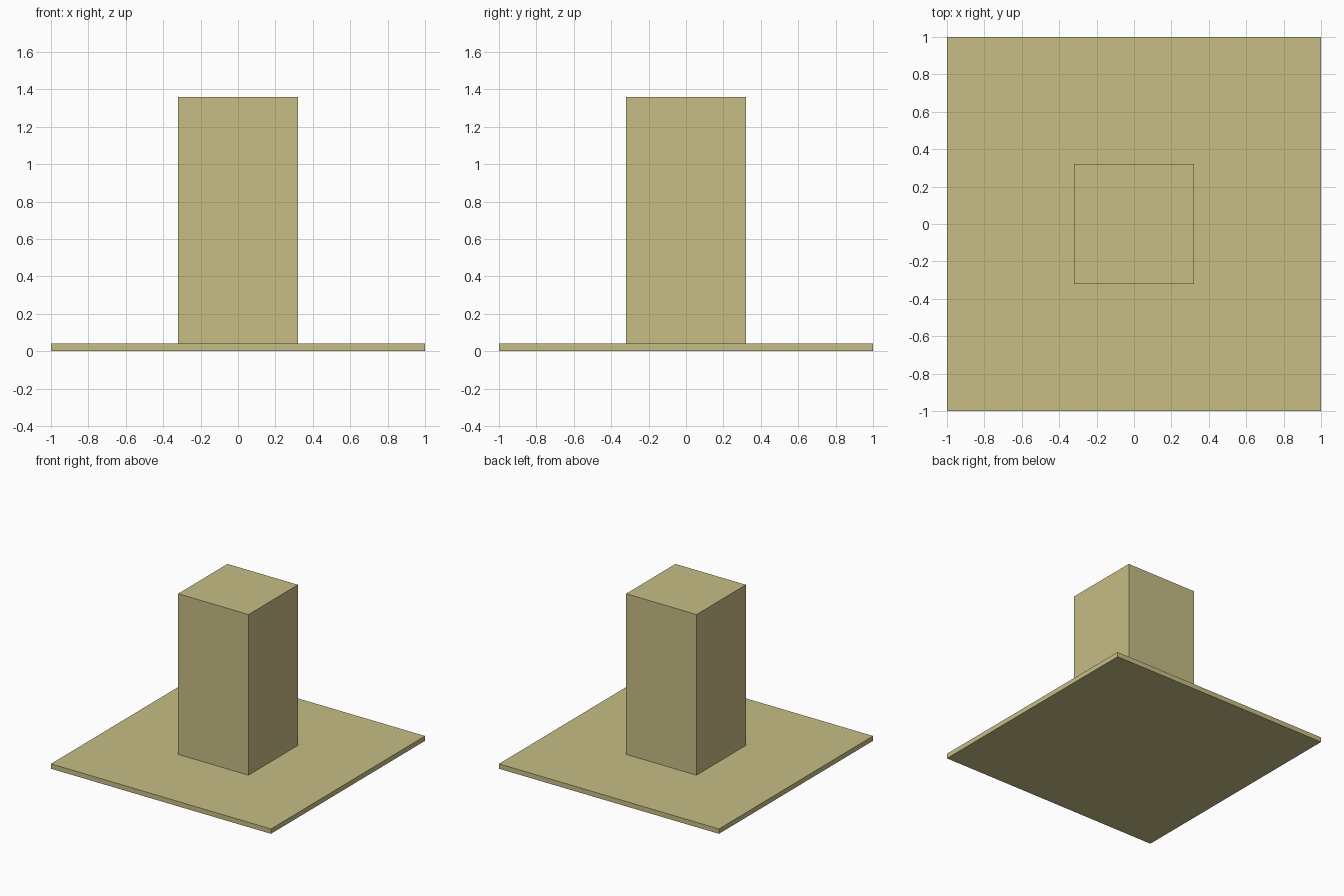
import bpy

if "Cube" in bpy.data.objects:
    bpy.data.objects.remove(bpy.data.objects["Cube"])

# Shared sandy colour
sand = bpy.data.materials.new("sand")
sand.diffuse_color = (0.57, 0.51, 0.235, 1.0)
sand.use_nodes = True
sand.node_tree.nodes["Principled BSDF"].inputs["Base Color"].default_value = sand.diffuse_color


def box(name, width, z0, z1):
    """Square block centred on the z axis, from z0 to z1."""
    bpy.ops.mesh.primitive_cube_add(size=1, location=(0, 0, (z0 + z1) / 2))
    ob = bpy.context.object
    ob.name = name
    ob.scale = (width, width, z1 - z0)
    bpy.ops.object.transform_apply(location=False, rotation=False, scale=True)
    ob.data.materials.append(sand)
    return ob


# Thin square slab
box("base_plate", 2.0, 0.0, 0.04)

# Square column standing on the slab
box("column", 0.64, 0.04, 1.36)
